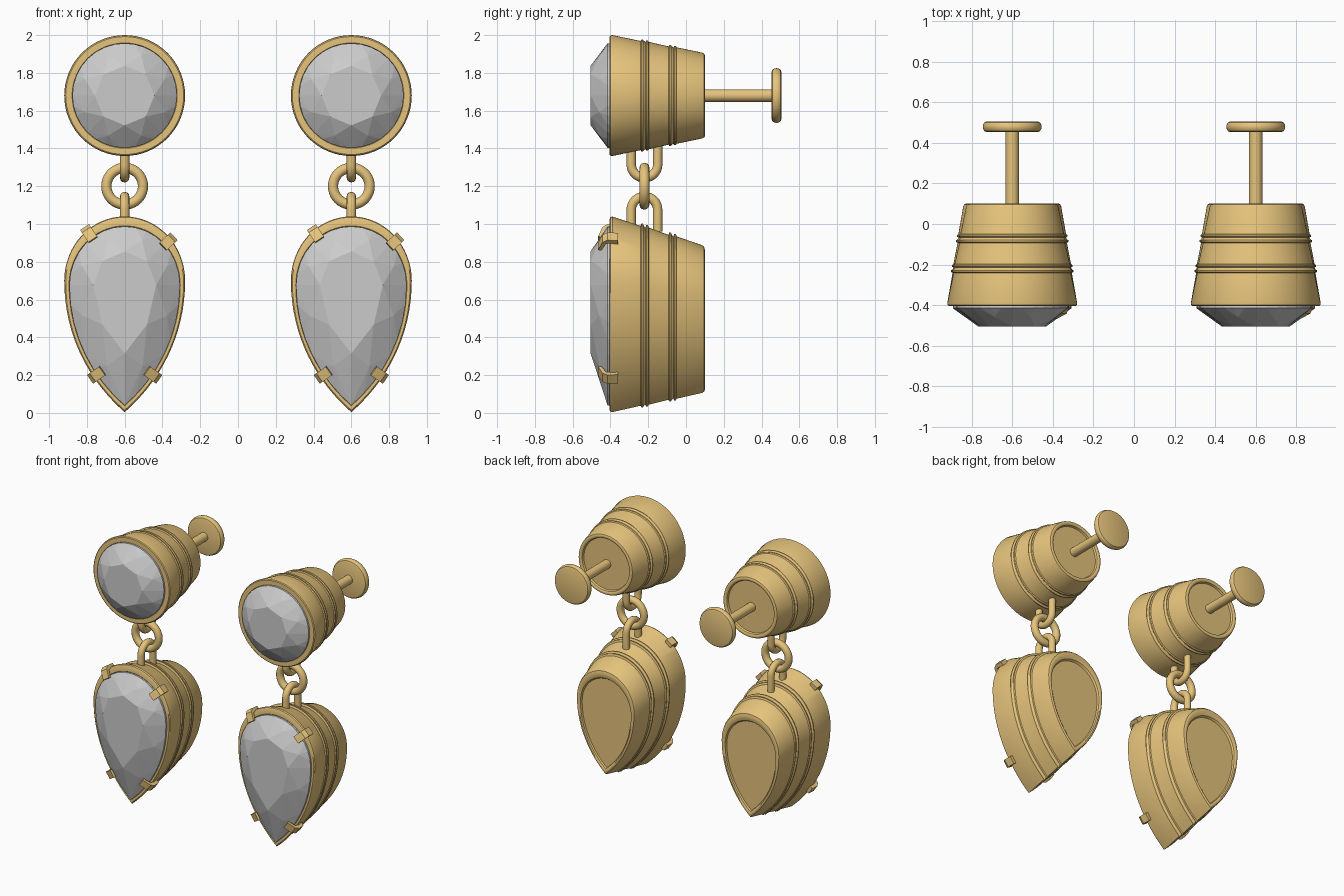
import bpy, bmesh, math
from mathutils import Vector

if "Cube" in bpy.data.objects:
    bpy.data.objects.remove(bpy.data.objects["Cube"])

N = 64
X0 = 0.6
gold = bpy.data.materials.new("gold")
gold.diffuse_color = (0.79, 0.55, 0.2, 1)
gold.use_nodes = True
gold.node_tree.nodes["Principled BSDF"].inputs["Base Color"].default_value = gold.diffuse_color


def finish(ob, material=gold, smooth=True):
    """Colour and shade a part, then place a copy for each earring."""
    if material:
        ob.data.materials.append(material)
    if smooth:
        bpy.ops.object.select_all(action='DESELECT')
        ob.select_set(True)
        bpy.context.view_layer.objects.active = ob
        bpy.ops.object.shade_smooth_by_angle(angle=math.radians(35))
    twin = ob.copy()
    bpy.context.collection.objects.link(twin)
    name = ob.name
    ob.name, twin.name = name + "_left", name + "_right"
    ob.location.x, twin.location.x = -X0, X0


def mesh_object(name, bm):
    bmesh.ops.recalc_face_normals(bm, faces=bm.faces[:])
    me = bpy.data.meshes.new(name)
    bm.to_mesh(me)
    bm.free()
    ob = bpy.data.objects.new(name, me)
    bpy.context.collection.objects.link(ob)
    return ob


def scaled(outline, s, cz):
    return [(x * s, cz + (z - cz) * s) for x, z in outline]


def loft(name, outline, cz, profile):
    """Stack scaled copies of an outline along y; profile = (scale, y)."""
    bm = bmesh.new()
    rings = [[bm.verts.new((x, y, z)) for x, z in scaled(outline, s, cz)] for s, y in profile]
    n = len(outline)
    for a, b in zip(rings, rings[1:]):
        for i in range(n):
            j = (i + 1) % n
            bm.faces.new((a[i], a[j], b[j], b[i]))
    bm.faces.new(rings[0])
    bm.faces.new(rings[-1])
    finish(mesh_object(name, bm))


def circle(cz, r, n=N):
    return [(r * math.sin(2 * math.pi * i / n), cz + r * math.cos(2 * math.pi * i / n)) for i in range(n)]


def teardrop():
    """Half ellipse on top, Bezier sides meeting in a point below."""
    h = N // 4
    half = [(0.32 * math.sin(math.pi / 2 * i / h), 0.70 + 0.34 * math.cos(math.pi / 2 * i / h)) for i in range(h)]
    P = [Vector(p) for p in ((0.32, 0.70), (0.32, 0.40), (0.18, 0.16), (0, 0.004))]
    for i in range(h + 1):
        t = i / h
        p = P[0] * (1 - t) ** 3 + P[1] * 3 * t * (1 - t) ** 2 + P[2] * 3 * t * t * (1 - t) + P[3] * t ** 3
        half.append((p.x, p.y))
    return half + [(-x, z) for x, z in half[-2:0:-1]]


def setting_profile(rim, back):
    """Rim, tapered wall with two pairs of fine ridges, rounded recessed back."""
    def wall(y):
        return 1 + (back - 1) * (y + 0.39) / 0.475
    prof = [(rim - 0.01, -0.37), (rim, -0.4), (rim + 0.01, -0.405), (0.975, -0.405), (0.993, -0.4), (1, -0.39)]
    for c in (-0.232, -0.206, -0.084, -0.058):
        prof += [(wall(c) + b, c + d) for d, b in ((-0.009, 0), (-0.004, 0.022), (0.004, 0.022), (0.009, 0))]
    prof += [(back, 0.085), (back - 0.015, 0.096), (back - 0.04, 0.1), (back - 0.07, 0.1),
             (back - 0.1, 0.094), (back - 0.115, 0.08)]
    return prof


def gem(name, girdle, cz):
    """Faceted stone: hull of girdle, staggered middle ring and table."""
    bm = bmesh.new()
    step = N // 8
    layers = [(girdle[::2], 1, -0.38), (girdle[::2], 1, -0.415),
              (girdle[step // 2::step], 0.83, -0.459), (girdle[::step], 0.57, -0.505)]
    for pts, s, y in layers:
        for x, z in scaled(pts, s, cz):
            bm.verts.new((x, y, z))
    bmesh.ops.convex_hull(bm, input=bm.verts[:])
    finish(mesh_object(name, bm), None, False)


def wire(name, pts, r, cyclic):
    cu = bpy.data.curves.new(name, 'CURVE')
    cu.dimensions = '3D'
    cu.bevel_depth = r
    cu.bevel_resolution = 4
    sp = cu.splines.new('POLY')
    sp.points.add(len(pts) - 1)
    for p, q in zip(sp.points, pts):
        p.co = (*q, 1)
    sp.use_cyclic_u = cyclic
    ob = bpy.data.objects.new(name, cu)
    bpy.context.collection.objects.link(ob)
    bpy.ops.object.select_all(action='DESELECT')
    ob.select_set(True)
    bpy.context.view_layer.objects.active = ob
    bpy.ops.object.convert(target='MESH')
    finish(bpy.context.view_layer.objects.active)


def prong(name, pos, out):
    """Bent claw running from the wall over the rim onto the stone."""
    d = Vector((out[0], 0, out[1])).normalized()
    side = Vector((0, 1, 0)).cross(d)
    base = Vector((pos[0], 0, pos[1]))
    section = [(-0.01, -0.36), (0.018, -0.36), (0.022, -0.415), (0.005, -0.442), (-0.055, -0.465),
               (-0.06, -0.448), (-0.008, -0.424), (-0.005, -0.41)]
    bm = bmesh.new()
    f = bm.faces.new([bm.verts.new(base + d * u + Vector((0, y, 0)) - side * 0.028) for u, y in section])
    ext = bmesh.ops.extrude_face_region(bm, geom=[f])
    for v in ext["geom"]:
        if isinstance(v, bmesh.types.BMVert):
            v.co += side * 0.056
    finish(mesh_object(name, bm), smooth=False)


# round stud
ZS = 1.68
disc = circle(ZS, 0.32)
loft("stud_setting", disc, ZS, setting_profile(0.86, 0.71))
gem("stud_gem", scaled(disc, 0.865, ZS), ZS)

# ear post and its end disc
loft("ear_post", circle(ZS, 0.033, 24), ZS, [(1, 0.07), (1, 0.47)])
loft("post_disc", circle(ZS, 0.145, 48), ZS,
     [(0.86, 0.453), (0.94, 0.457), (0.985, 0.467), (1, 0.479), (0.985, 0.491), (0.94, 0.501), (0.86, 0.505)])

# teardrop pendant
drop = teardrop()
ZD = 0.42
loft("drop_setting", drop, ZD, setting_profile(0.91, 0.755))
gem("drop_gem", scaled(drop, 0.915, ZD), 0.68)

# claws around the teardrop stone
for name, pos, out in (("upper_left", (-0.20, 0.965), (-0.55, 0.83)), ("upper_right", (0.245, 0.92), (0.73, 0.68)),
                       ("lower_left", (-0.165, 0.19), (-0.82, -0.57)), ("lower_right", (0.165, 0.19), (0.82, -0.57))):
    prong("prong_" + name, pos, out)

# connecting ring and the two staple loops
YL = -0.22
wire("link_ring", [(x, YL, z) for x, z in circle(1.2, 0.097, 40)], 0.027, True)
arc = [(-0.07 * math.cos(math.pi * i / 16), 0.07 * math.sin(math.pi * i / 16)) for i in range(17)]
for name, cz, s, leg in (("upper_loop", 1.315, -1, 1.44), ("lower_loop", 1.075, 1, 0.96)):
    pts = [(0, YL - 0.07, leg)] + [(0, YL + a, cz + s * b) for a, b in arc] + [(0, YL + 0.07, leg)]
    wire(name, pts, 0.025, False)
